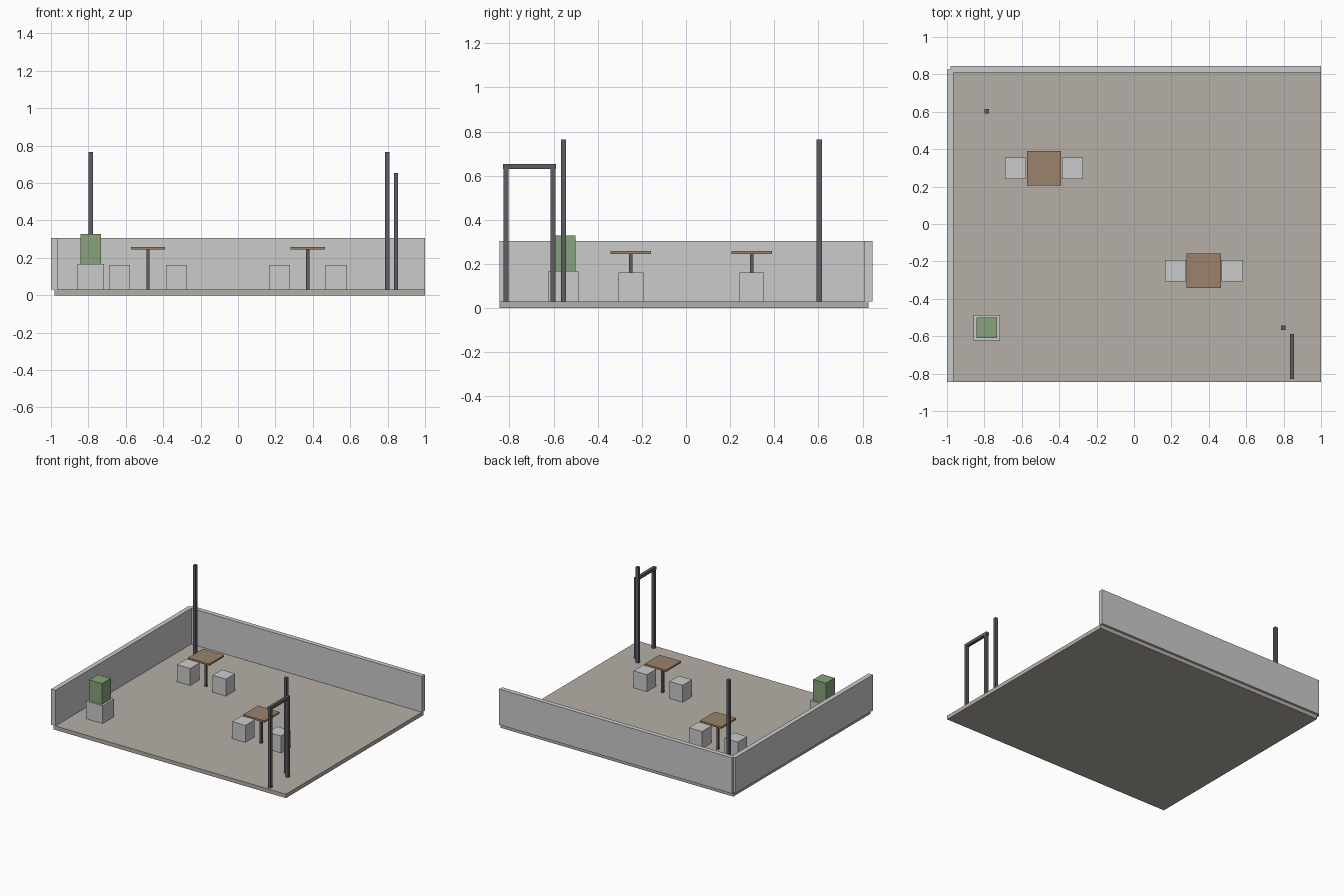
import bpy
import bmesh

if "Cube" in bpy.data.objects:
    bpy.data.objects.remove(bpy.data.objects["Cube"])


def material(name, rgb):
    m = bpy.data.materials.new(name)
    m.diffuse_color = (*rgb, 1)
    m.use_nodes = True
    m.node_tree.nodes["Principled BSDF"].inputs["Base Color"].default_value = m.diffuse_color
    return m


STONE = material("paving", (0.47, 0.43, 0.39))
WOOD = material("wood", (0.32, 0.23, 0.15))
METAL = material("dark_metal", (0.11, 0.11, 0.13))
GREEN = material("foliage", (0.25, 0.36, 0.20))


def box(name, x, y, z, mat=None):
    """Box spanning the (low, high) ranges x, y, z."""
    bm = bmesh.new()
    bmesh.ops.create_cube(bm, size=1)
    for v in bm.verts:
        v.co = [lo + (c + 0.5) * (hi - lo) for c, (lo, hi) in zip(v.co, (x, y, z))]
    mesh = bpy.data.meshes.new(name)
    bm.to_mesh(mesh)
    bm.free()
    if mat:
        mesh.materials.append(mat)
    ob = bpy.data.objects.new(name, mesh)
    bpy.context.collection.objects.link(ob)
    return ob


def span(c, size):
    return (c - size / 2, c + size / 2)


FLOOR = 0.03

# Terrace slab and the two low walls centred on its left and back edges
box("floor", (-0.982, 1.0), (-0.845, 0.827), (0, FLOOR), STONE)
box("left_wall", span(-0.982, 0.036), (-0.845, 0.827), (FLOOR, 0.305))
box("back_wall", (-0.982, 1.0), span(0.827, 0.036), (FLOOR, 0.305))

# Two table sets, each with a pair of cube stools
for i, (x, y) in enumerate([(-0.481, 0.298), (0.373, -0.25)], 1):
    box(f"table_top_{i}", span(x, 0.182), span(y, 0.182), (0.245, 0.259), WOOD)
    box(f"table_leg_{i}", span(x, 0.017), span(y, 0.017), (FLOOR, 0.245), METAL)
    for side, s in (("left", -1), ("right", 1)):
        box(f"stool_{side}_{i}", span(x + s * 0.152, 0.113), span(y, 0.113), (FLOOR, 0.161))

# Planter with clipped shrub
box("planter", span(-0.787, 0.14), span(-0.555, 0.136), (FLOOR, 0.167))
box("shrub", span(-0.787, 0.108), span(-0.555, 0.108), (0.167, 0.328), GREEN)

# Free-standing poles
for i, (x, y) in enumerate([(-0.787, 0.604), (0.799, -0.555)], 1):
    box(f"pole_{i}", span(x, 0.024), span(y, 0.024), (FLOOR, 0.765), METAL)

# Entrance gate frame
for name, y in (("front", -0.815), ("rear", -0.603)):
    box(f"gate_post_{name}", span(0.845, 0.023), span(y, 0.023), (FLOOR, 0.63), METAL)
box("gate_beam", span(0.845, 0.023), (-0.829, -0.589), (0.63, 0.653), METAL)
